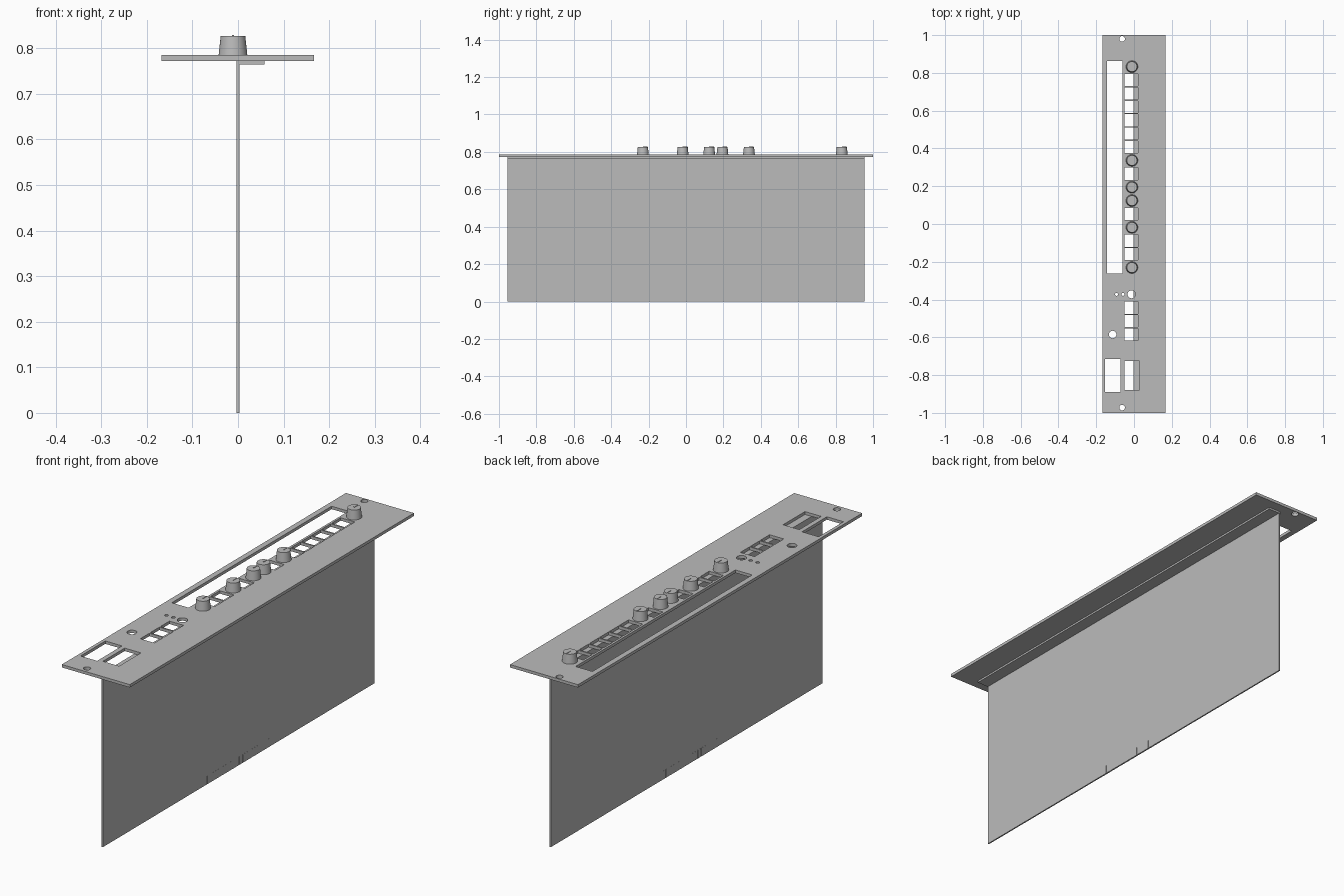
import bpy
import bmesh
from math import cos, sin, pi, radians

cube = bpy.data.objects.get("Cube")
if cube:
    bpy.data.objects.remove(cube, do_unlink=True)

grey = bpy.data.materials.new("plain grey")
grey.use_nodes = True
grey.diffuse_color = (0.5, 0.5, 0.5, 1)
grey.node_tree.nodes["Principled BSDF"].inputs["Base Color"].default_value = (0.5, 0.5, 0.5, 1)

PANEL_BOTTOM, PANEL_TOP = 0.772, 0.785
COLUMN_X, FIRST_Y, PITCH = -0.013, 0.833, 0.0709


def link(name, data):
    obj = bpy.data.objects.new(name, data)
    bpy.context.collection.objects.link(obj)
    data.materials.append(grey)
    return obj


def add_box(bm, x0, x1, y0, y1, z0, z1):
    verts = bmesh.ops.create_cube(bm, size=1)["verts"]
    for v in verts:
        v.co.x = x1 if v.co.x > 0 else x0
        v.co.y = y1 if v.co.y > 0 else y0
        v.co.z = z1 if v.co.z > 0 else z0


def box(name, *bounds):
    bm = bmesh.new()
    add_box(bm, *bounds)
    mesh = bpy.data.meshes.new(name)
    bm.to_mesh(mesh)
    bm.free()
    return link(name, mesh)


def rect(x0, x1, y0, y1):
    return [(x0, y0), (x1, y0), (x1, y1), (x0, y1)]


def disc(x, y, r, n=32):
    return [(x + r * cos(2 * pi * i / n), y + r * sin(2 * pi * i / n)) for i in range(n)]


# Control column: K knob, S square window, R round hole, . blank
knob_ys = []
outlines = [rect(-0.168, 0.167, -1, 1)]
for i, kind in enumerate("KSSSSSSKSKKSKSSK.RSSS"):
    y = FIRST_Y - i * PITCH
    if kind == "K":
        knob_ys.append(y)
    elif kind == "S":
        outlines.append(rect(-0.05, 0.02, y - 0.032, y + 0.032))
    elif kind == "R":
        outlines.append(disc(COLUMN_X, y, 0.021))
        outlines += [disc(-0.092, y, 0.008), disc(-0.058, y, 0.008)]

# Display slot, socket windows, jack hole and mounting holes
outlines += [
    rect(-0.143, -0.06, -0.262, 0.863),
    rect(-0.153, -0.071, -0.89, -0.715),
    rect(-0.05, 0.03, -0.88, -0.726),
    disc(-0.113, -0.585, 0.02),
    disc(-0.063, 0.98, 0.015),
    disc(-0.063, -0.972, 0.015),
]

# Front panel: filled flat outline with openings, given thickness
curve = bpy.data.curves.new("panel_outline", "CURVE")
curve.dimensions = "2D"
curve.fill_mode = "BOTH"
curve.extrude = (PANEL_TOP - PANEL_BOTTOM) / 2
for points in outlines:
    spline = curve.splines.new("POLY")
    spline.points.add(len(points) - 1)
    for p, (x, y) in zip(spline.points, points):
        p.co = (x, y, 0, 1)
    spline.use_cyclic_u = True
source = bpy.data.objects.new("panel_outline", curve)
bpy.context.collection.objects.link(source)
bpy.context.view_layer.update()
evaluated = source.evaluated_get(bpy.context.evaluated_depsgraph_get())
panel_mesh = bpy.data.meshes.new_from_object(evaluated)
bpy.data.objects.remove(source, do_unlink=True)
panel_mesh.materials.clear()
panel = link("panel", panel_mesh)
panel.location.z = (PANEL_TOP + PANEL_BOTTOM) / 2
for poly in panel_mesh.polygons:
    poly.use_smooth = False

# Circuit board and the mounting strip beneath the panel
box("circuit_board", -0.003, 0.003, -0.955, 0.955, 0, PANEL_BOTTOM)
box("mounting_strip", 0.003, 0.058, -0.955, 0.955, 0.764, PANEL_BOTTOM)

# Edge contacts on both sides of the board
bm = bmesh.new()
for i in range(18):
    y = -0.212 + i * 0.025
    add_box(bm, -0.0034, 0.0034, y - 0.009, y + 0.009, 0, 0.037)
contacts = bpy.data.meshes.new("edge_contacts")
bm.to_mesh(contacts)
bm.free()
link("edge_contacts", contacts)

# Tapered knobs with a raised pointer on top
bm = bmesh.new()
height = 0.042
ring = bmesh.ops.create_cone(bm, cap_ends=True, segments=32, radius1=0.0315,
                             radius2=0.027, depth=height)["verts"]
bmesh.ops.translate(bm, verts=ring, vec=(0, 0, height / 2))
add_box(bm, -0.002, 0.002, 0, 0.025, height - 0.002, height + 0.002)
knob_mesh = bpy.data.meshes.new("knob")
bm.to_mesh(knob_mesh)
bm.free()
knob_mesh.materials.append(grey)
bpy.ops.object.select_all(action="DESELECT")
for i, y in enumerate(knob_ys):
    knob = bpy.data.objects.new(f"knob_{i + 1}", knob_mesh)
    bpy.context.collection.objects.link(knob)
    knob.location = (COLUMN_X + 0.002, y, PANEL_TOP)
    if i == 0:
        knob.select_set(True)
        bpy.context.view_layer.objects.active = knob
        bpy.ops.object.shade_smooth_by_angle(angle=radians(35))
